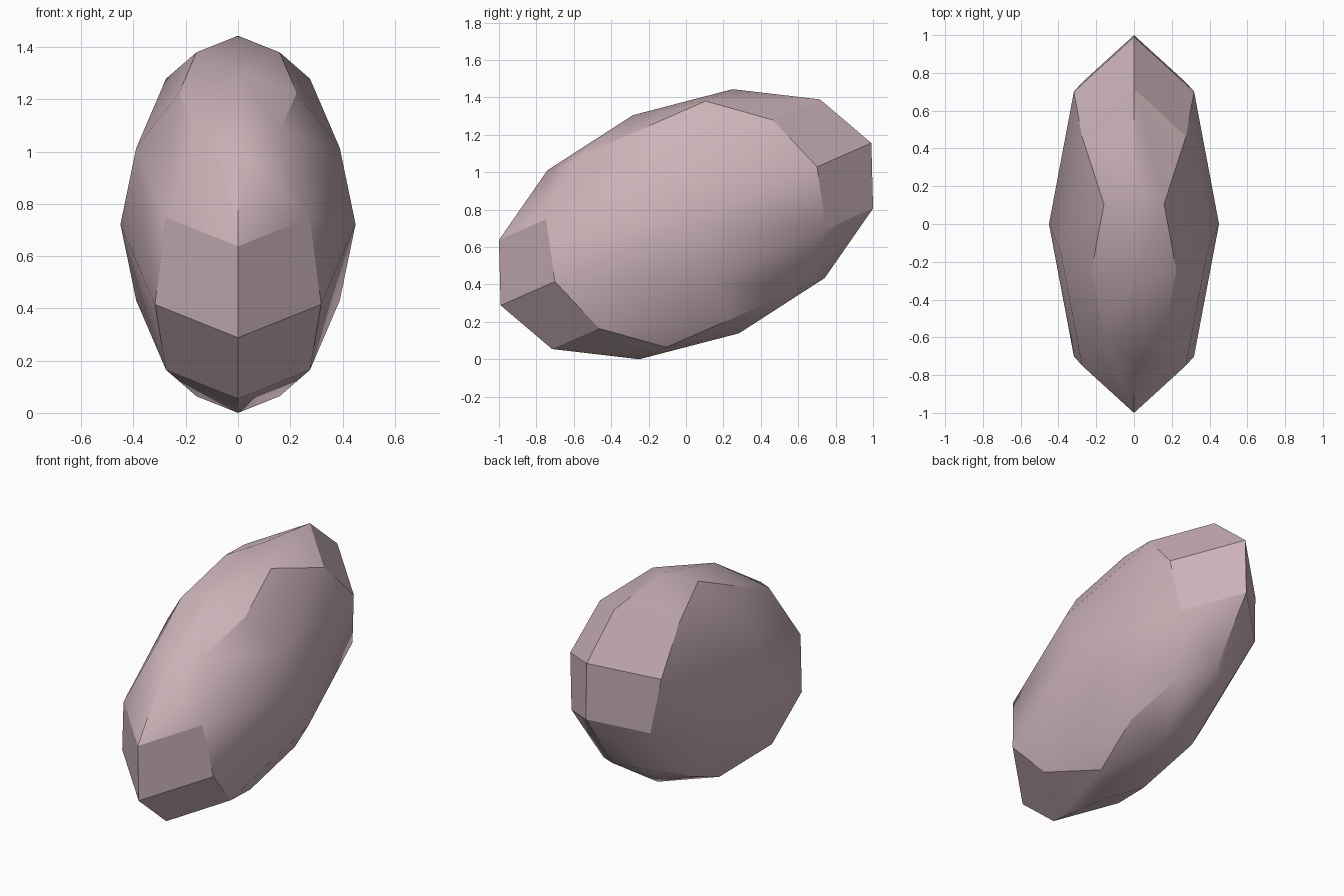
import bpy
import math
from mathutils import Matrix

cube = bpy.data.objects.get("Cube")
if cube:
    bpy.data.objects.remove(cube, do_unlink=True)

# Pale pinkish grey stone
stone = bpy.data.materials.new("pale pink stone")
stone.use_nodes = True
colour = (0.60, 0.45, 0.48, 1.0)
stone.diffuse_color = colour
stone.node_tree.nodes["Principled BSDF"].inputs["Base Color"].default_value = colour

# Pebble: coarse sphere, flattened sideways, stretched and tilted upwards to the back
bpy.ops.mesh.primitive_uv_sphere_add(segments=8, ring_count=6, radius=1)
pebble = bpy.context.object
pebble.name = pebble.data.name = "pebble"
long_axis = (0, -0.991, -0.434)
side_axis = (-0.45, 0, 0)
pole_axis = (0, 0.284, -0.583)
shape = Matrix((long_axis, side_axis, pole_axis)).transposed().to_4x4()
pebble.data.transform(shape)

# Stand it on the ground
lowest = min(v.co.z for v in pebble.data.vertices)
pebble.data.transform(Matrix.Translation((0, 0, -lowest)))
pebble.data.materials.append(stone)
bpy.ops.object.shade_smooth_by_angle(angle=math.radians(30))
